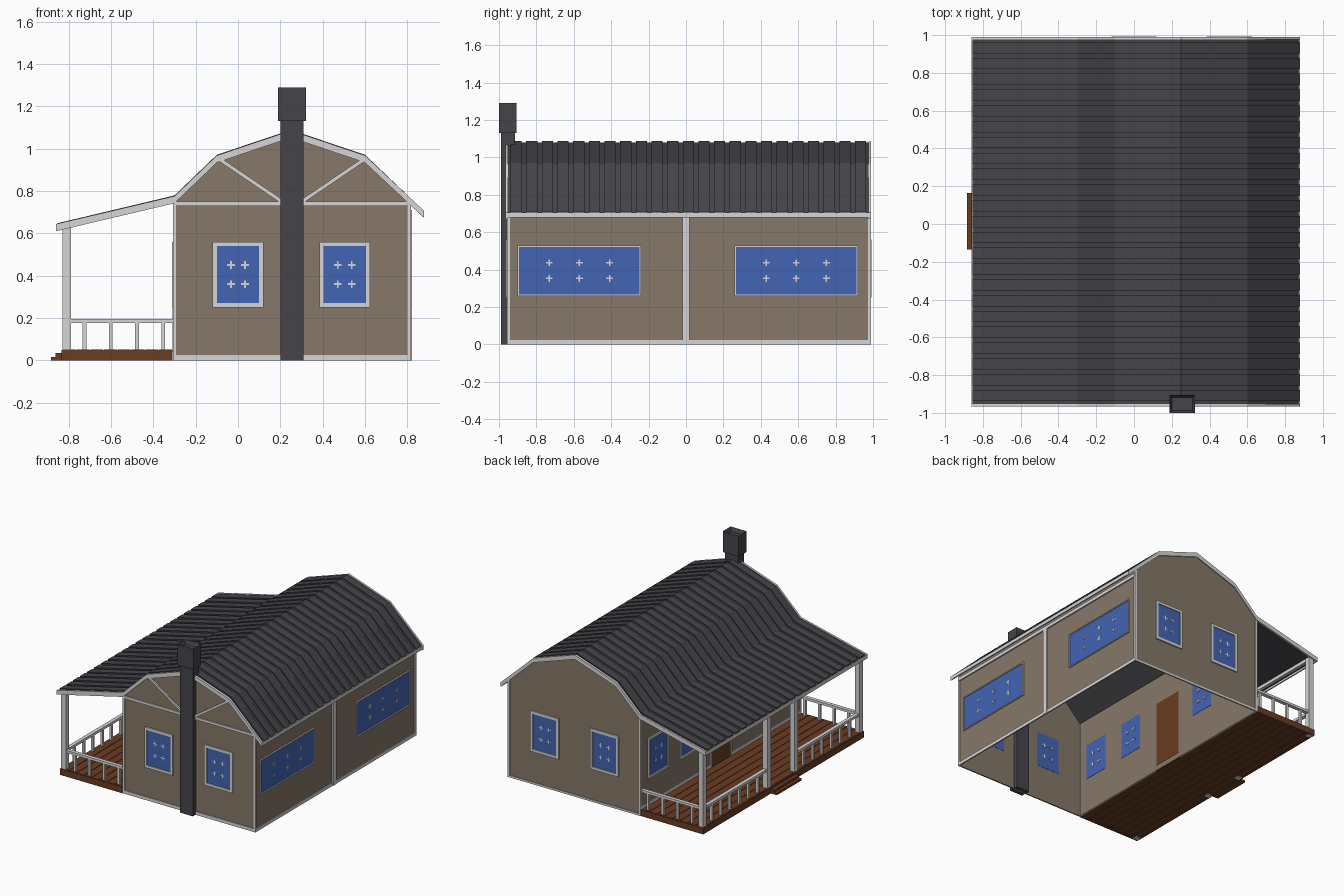
import bpy, bmesh, math
from mathutils import Vector

if "Cube" in bpy.data.objects:
    bpy.data.objects.remove(bpy.data.objects["Cube"])


def material(name, rgb):
    m = bpy.data.materials.new(name)
    lin = [((c / 255 + 0.055) / 1.055) ** 2.4 for c in rgb]
    m.diffuse_color = (*lin, 1)
    m.use_nodes = True
    m.node_tree.nodes["Principled BSDF"].inputs["Base Color"].default_value = m.diffuse_color
    return m


TAN = material("tan wall", (134, 120, 104))
WHITE = material("white trim", (214, 214, 214))
ROOF = material("dark roof", (69, 68, 74))
BLUE = material("blue glass", (66, 101, 180))
BROWN = material("brown wood", (106, 60, 34))


def finish(name, bm, mat):
    bmesh.ops.recalc_face_normals(bm, faces=bm.faces)
    me = bpy.data.meshes.new(name)
    bm.to_mesh(me)
    bm.free()
    me.materials.append(mat)
    ob = bpy.data.objects.new(name, me)
    bpy.context.collection.objects.link(ob)
    return ob


def prism(bm, pts, y0, y1):
    """Extrude an x-z outline from y0 to y1."""
    vs = [bm.verts.new((x, y0, z)) for x, z in pts]
    f = bm.faces.new(vs)
    new = bmesh.ops.extrude_face_region(bm, geom=[f])["geom"]
    bmesh.ops.translate(bm, vec=(0, y1 - y0, 0),
                        verts=[v for v in new if isinstance(v, bmesh.types.BMVert)])


def boxes(name, items, mat):
    """One object from boxes given as x0,x1,y0,y1,z0,z1."""
    bm = bmesh.new()
    for x0, x1, y0, y1, z0, z1 in items:
        prism(bm, [(x0, z0), (x1, z0), (x1, z1), (x0, z1)], y0, y1)
    return finish(name, bm, mat)


XL, XR, YF, YB = -0.30, 0.81, -0.95, 0.98
T = 0.002
MID = 0.015   # middle of house and porch in y

# walls: two gables and two long sides, open underneath
gable = [(XL, 0), (XR, 0), (XR, 0.75), (0.60, 0.945), (0.25, 1.07), (-0.10, 0.945), (XL, 0.75)]
for name, y in (("front_wall", YF), ("back_wall", YB)):
    bm = bmesh.new()
    prism(bm, gable, y - T, y + T)
    finish(name, bm, TAN)
boxes("left_wall", [(XL - T, XL + T, YF, YB, 0, 0.75)], TAN)
boxes("right_wall", [(XR - T, XR + T, YF, YB, 0, 0.75)], TAN)

# wall frame of each side: axis, plane position, outward sign
SIDES = {"front": ("y", YF, -1), "back": ("y", YB, 1), "left": ("x", XL, -1), "right": ("x", XR, 1)}


def on_wall(side, u0, u1, z0, z1, n0, n1):
    axis, p, s = SIDES[side]
    a, b = sorted((p + s * n0, p + s * n1))
    return (u0, u1, a, b, z0, z1) if axis == "y" else (a, b, u0, u1, z0, z1)


def frame(side, u0, u1, z0, z1, w, depth):
    return [on_wall(side, u0, u1, z1 - w, z1, 0, depth), on_wall(side, u0, u1, z0, z0 + w, 0, depth),
            on_wall(side, u0, u0 + w, z0 + w, z1 - w, 0, depth),
            on_wall(side, u1 - w, u1, z0 + w, z1 - w, 0, depth)]


def window(side, u0, u1, z0, z1, w, cols, rows, tag):
    boxes(f"{side}_window_frame_{tag}", frame(side, u0, u1, z0, z1, w, 0.012), WHITE)
    a0, a1, b0, b1 = u0 + w, u1 - w, z0 + w, z1 - w
    boxes(f"{side}_window_glass_{tag}", [on_wall(side, a0, a1, b0, b1, -0.004, 0.005)], BLUE)
    # small glazing crosses where panes meet
    bars, r, t = [], 0.018, 0.004
    for i in range(1, cols):
        for j in range(1, rows):
            u, z = a0 + (a1 - a0) * i / cols, b0 + (b1 - b0) * j / rows
            bars.append(on_wall(side, u - r, u + r, z - t, z + t, -0.007, 0.007))
            bars.append(on_wall(side, u - t, u + t, z - r, z + r, -0.0075, 0.0075))
    boxes(f"{side}_window_bars_{tag}", bars, WHITE)


# windows
for side in ("front", "back"):
    window(side, -0.12, 0.12, 0.25, 0.56, 0.02, 3, 3, 1)
    window(side, 0.385, 0.625, 0.25, 0.56, 0.02, 3, 3, 2)
window("right", -0.90, -0.24, 0.26, 0.53, 0.008, 4, 3, 1)
window("right", 0.26, 0.92, 0.26, 0.53, 0.008, 4, 3, 2)
for k, y in enumerate((-0.77, -0.39, 0.39, 0.77)):
    window("left", y - 0.12, y + 0.12, 0.25, 0.56, 0.018, 3, 3, k + 1)

# door
boxes("door", [on_wall("left", MID - 0.12, MID + 0.12, 0.04, 0.54, -0.004, 0.005)], BROWN)
boxes("door_frame", [on_wall("left", MID - 0.135, MID + 0.135, 0.54, 0.555, 0, 0.01)] +
      [on_wall("left", u, u + 0.015, 0.04, 0.54, 0, 0.01) for u in (MID - 0.135, MID + 0.12)], WHITE)

# base boards, corner boards and side trim
d = 0.008
boxes("base_trim", [on_wall("front", XL, XR, 0, 0.025, 0, d), on_wall("back", XL, XR, 0, 0.015, 0, d),
                    on_wall("right", YF, YB, 0, 0.025, 0, d),
                    on_wall("left", YF, MID - 0.135, 0.0, 0.07, 0, d),
                    on_wall("left", MID + 0.135, YB, 0.0, 0.07, 0, d)], WHITE)
boxes("corner_trim", [(x - 0.008, x + 0.008, y - 0.008, y + 0.008, 0, 0.74)
                      for x in (XL, XR) for y in (YF, YB)], WHITE)
boxes("right_wall_trim", [on_wall("right", -0.02, 0.02, 0, 0.70, 0, 0.012),
                          on_wall("right", YF, YB, 0.685, 0.71, 0, 0.012)], WHITE)
boxes("gable_beam", [on_wall("front", XL, XR, 0.73, 0.75, 0, 0.012)], WHITE)

# mirrored diagonal braces in the front gable
bm = bmesh.new()
for s in (-1, 1):
    a, b = Vector((0.255 + s * 0.04, 0.745)), Vector((0.255 + s * 0.335, 0.945))
    n = (b - a).orthogonal().normalized() * 0.009
    prism(bm, [a - n, b - n, b + n, a + n], YF - 0.011, YF)
finish("gable_braces", bm, WHITE)

# roof: gambrel with a porch slope on the left, raised ribs and white edge boards
line = [(-0.86, 0.638), (-0.30, 0.77), (-0.10, 0.962), (0.25, 1.08), (0.60, 0.962), (0.88, 0.70)]


def band(up, down, inset=0.0):
    pts = [(x + inset * (x < -0.8) - inset * (x > 0.8), z) for x, z in line]
    return [(x, z + up) for x, z in pts] + [(x, z - down) for x, z in reversed(pts)]


bm = bmesh.new()
prism(bm, band(0, 0.014, 0.006), YF - 0.008, YB)
finish("roof", bm, ROOF)
bm = bmesh.new()
count = 23
step = 1.925 / count
for i in range(count):
    y = -0.95 + step * i
    prism(bm, band(0.009, 0.002, 0.004), y + 0.012, y + step - 0.012)
finish("roof_ribs", bm, ROOF)
bm = bmesh.new()
for y in (-0.966, 0.976):
    prism(bm, band(0.006, 0.028), y, y + 0.014)
finish("gable_edge_boards", bm, WHITE)
boxes("eave_boards", [(-0.86, -0.85, -0.96, 0.985, 0.61, 0.638),
                      (0.87, 0.88, -0.96, 0.985, 0.68, 0.706)], WHITE)

# chimney with a hollow cap
boxes("chimney_shaft", [(0.20, 0.31, -0.99, -0.915, 0, 1.14)], ROOF)
cap = boxes("chimney_cap", [(0.188, 0.322, -1.0, -0.905, 1.13, 1.29)], ROOF)
bm = bmesh.new()
bm.from_mesh(cap.data)
top = max(bm.faces, key=lambda f: f.calc_center_median().z)
bmesh.ops.inset_region(bm, faces=[top], thickness=0.018)
bmesh.ops.translate(bm, vec=(0, 0, -0.03), verts=top.verts)
bm.to_mesh(cap.data)
bm.free()

# porch deck: planks with a rim, and a step
planks = 8
w = 0.52 / planks
boxes("deck_planks", [(-0.83 + w * i + 0.002, -0.83 + w * (i + 1) - 0.002, -0.955, 0.98, 0.005, 0.05)
                      for i in range(planks)], BROWN)
boxes("deck_rim", [(-0.835, -0.825, -0.96, 0.985, 0, 0.048), (-0.83, -0.31, -0.96, -0.95, 0, 0.048),
                   (-0.83, -0.31, 0.975, 0.985, 0, 0.048)], BROWN)
boxes("porch_step", [(-0.885, -0.83, MID - 0.15, MID + 0.15, 0, 0.016),
                     (-0.862, -0.83, MID - 0.15, MID + 0.15, 0.016, 0.034)], BROWN)

# porch posts
PX = -0.81
posts = (-0.935, -0.15, 0.18, 0.96)
boxes("porch_posts", [(PX - 0.02, PX + 0.02, y - 0.02, y + 0.02, 0, 0.63) for y in posts], WHITE)
boxes("porch_beam", [(PX - 0.012, PX + 0.012, -0.95, 0.975, 0.61, 0.635)], WHITE)

# railings along both ends and either side of the step
rails, balusters = [], []
for y in (posts[0], posts[3]):
    rails.append((PX, XL, y - 0.014, y + 0.014, 0.176, 0.195))
    for i in range(4):
        x = -0.725 + 0.124 * i
        balusters.append((x - 0.009, x + 0.009, y - 0.009, y + 0.009, 0.05, 0.18))
for y0, y1 in (posts[:2], posts[2:]):
    rails.append((PX - 0.014, PX + 0.014, y0, y1, 0.176, 0.195))
    for i in range(1, 7):
        y = y0 + (y1 - y0) * i / 7
        balusters.append((PX - 0.009, PX + 0.009, y - 0.009, y + 0.009, 0.05, 0.18))
boxes("porch_rails", rails, WHITE)
boxes("porch_balusters", balusters, WHITE)
